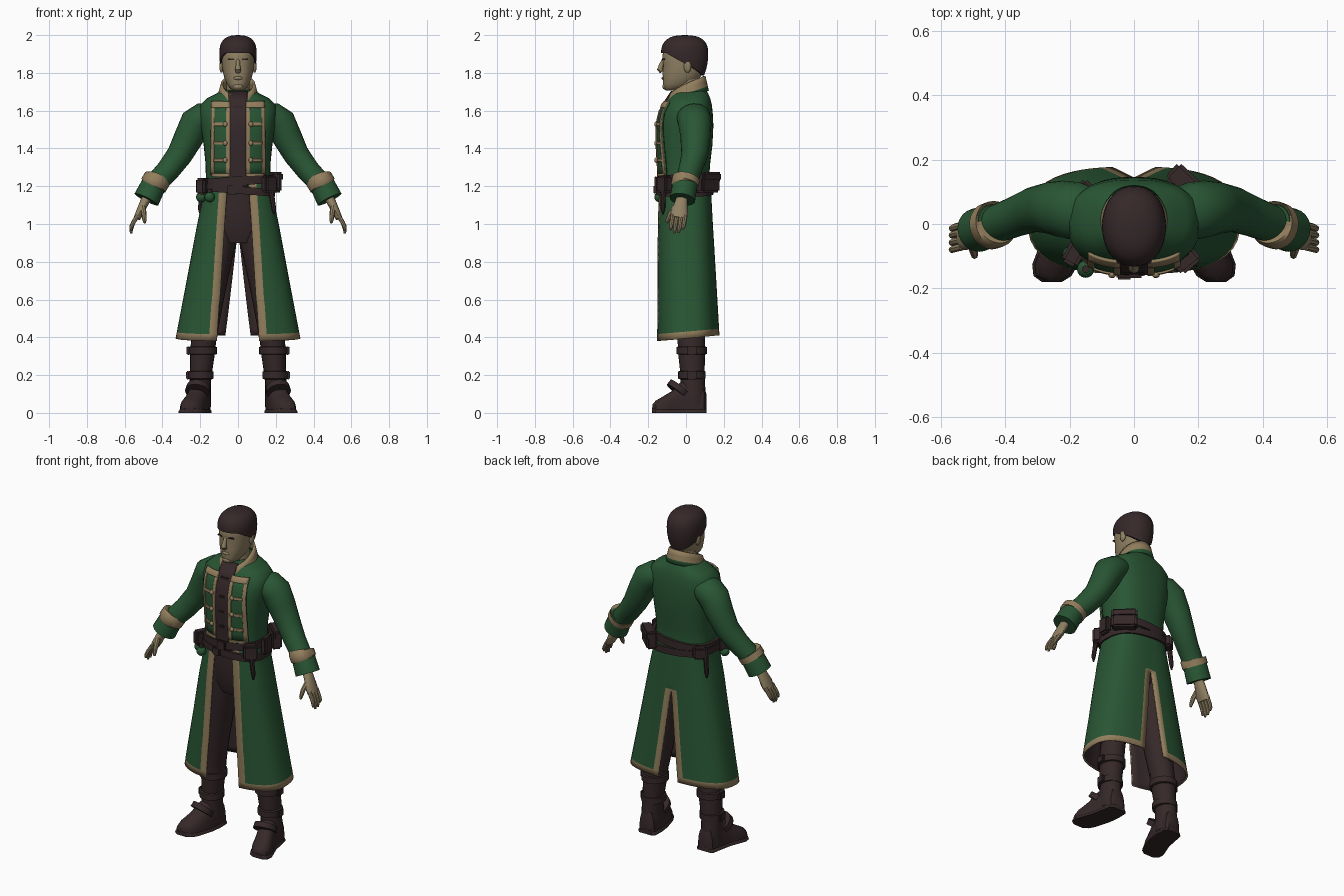
import bpy, bmesh, math
from mathutils import Vector

if "Cube" in bpy.data.objects:
    bpy.data.objects.remove(bpy.data.objects["Cube"])

def material(name, rgb):
    m = bpy.data.materials.new(name)
    m.diffuse_color = (*rgb, 1)
    m.use_nodes = True
    m.node_tree.nodes["Principled BSDF"].inputs["Base Color"].default_value = m.diffuse_color
    return m

GREEN = material("coat green", (0.022, 0.092, 0.034))
TAN = material("trim tan", (0.29, 0.21, 0.11))
SKIN = material("skin", (0.28, 0.22, 0.125))
BROWN = material("dark brown", (0.036, 0.021, 0.022))

def make(name, verts, faces, mats, mirror=False, solid=0, recalc=True, idx=None, bevel=0):
    me = bpy.data.meshes.new(name)
    me.from_pydata([tuple(v) for v in verts], [], faces)
    for m in mats:
        me.materials.append(m)
    if idx:
        me.polygons.foreach_set("material_index", idx)
    if recalc or bevel:
        bm = bmesh.new()
        bm.from_mesh(me)
        bmesh.ops.recalc_face_normals(bm, faces=bm.faces)
        if bevel:
            bmesh.ops.bevel(bm, geom=bm.edges[:], offset=bevel, segments=2, affect='EDGES')
        bm.to_mesh(me)
        bm.free()
    o = bpy.data.objects.new(name, me)
    bpy.context.collection.objects.link(o)
    bpy.ops.object.select_all(action='DESELECT')
    o.select_set(True)
    bpy.context.view_layer.objects.active = o
    bpy.ops.object.shade_smooth_by_angle(angle=math.radians(40))
    if mirror:
        o.modifiers.new("mirror", 'MIRROR')
    if solid:
        s = o.modifiers.new("thickness", 'SOLIDIFY')
        s.thickness, s.offset = solid, -1
        s.material_offset = 1 if len(mats) > 2 else 0
    return o

def loft(name, rings, mats, closed=True, cap=True, rule=None, **kw):
    n = len(rings[0])
    verts = [p for r in rings for p in r]
    faces, idx = [], []
    for i in range(len(rings) - 1):
        for j in range(n if closed else n - 1):
            k = (j + 1) % n
            faces.append((i*n + j, (i+1)*n + j, (i+1)*n + k, i*n + k))
            idx.append(rule(i, j) if rule else 0)
    if closed and cap:
        faces += [tuple(range(n)), tuple(range((len(rings)-1)*n, len(rings)*n))]
        idx += [0, 0]
    return make(name, verts, faces, mats, idx=idx, **kw)

def tube(name, path, mat, sides=18, **kw):
    """Path points are x, y, z, radius towards y, radius across."""
    pts = [Vector(p[:3]) for p in path]
    rings = []
    for i, p in enumerate(path):
        t = (pts[min(i+1, len(pts)-1)] - pts[max(i-1, 0)]).normalized()
        u = (Vector((0, 1, 0)) - t * t.y).normalized()
        v = t.cross(u)
        rings.append([pts[i] + u*p[3]*math.cos(a) + v*p[-1]*math.sin(a)
                      for a in (2*math.pi*k/sides for k in range(sides))])
    return loft(name, rings, [mat], **kw)

def box(name, loc, size, mat, turn=0, bevel=0.01, mirror=False):
    c, s = math.cos(turn), math.sin(turn)
    vs = [(loc[0] + x*c - y*s, loc[1] + x*s + y*c, loc[2] + z)
          for x in (-size[0]/2, size[0]/2) for y in (-size[1]/2, size[1]/2) for z in (-size[2]/2, size[2]/2)]
    fs = [(0, 1, 3, 2), (4, 6, 7, 5), (0, 4, 5, 1), (2, 3, 7, 6), (0, 2, 6, 4), (1, 5, 7, 3)]
    return make(name, vs, fs, [mat], bevel=bevel, mirror=mirror)

def blob(name, loc, r, mat, mirror=False):
    rings = [[(loc[0] + r[0]*math.sin(b)*math.cos(a), loc[1] + r[1]*math.sin(b)*math.sin(a), loc[2] + r[2]*math.cos(b))
              for a in (math.pi*k/8 for k in range(16))] for b in (math.pi*(0.02 + 0.96*q/10) for q in range(11))]
    return loft(name, rings, [mat], mirror=mirror)

def lookup(table, z):
    t = sorted(table)
    if z <= t[0][0]:
        return t[0][1:]
    for a, b in zip(t, t[1:]):
        if z <= b[0]:
            f = (z - a[0]) / (b[0] - a[0])
            return tuple(p + (q - p)*f for p, q in zip(a[1:], b[1:]))
    return t[-1][1:]

def oval(sec, a, n, grow=0):
    rx, yf, yb = sec
    c, s = math.cos(a), math.sin(a)
    return (math.copysign(abs(c)**(2/n), c)*(rx + grow),
            (yf + yb)/2 + math.copysign(abs(s)**(2/n), s)*((yb - yf)/2 + grow))

def stack(name, table, mat, n=2.3, zs=None, sides=40, grow=0, **kw):
    zs = zs or [r[0] for r in table]
    rings = [[(*oval(lookup(table, z), 2*math.pi*k/sides, n, grow), z) for k in range(sides)] for z in zs]
    return loft(name, rings, [mat], **kw)

# Coat torso: height, half width, front, back
N = 2.5
TORSO = [(1.16, .178, -.138, .13), (1.24, .17, -.136, .122), (1.32, .172, -.14, .128), (1.42, .182, -.146, .14),
         (1.52, .198, -.146, .145), (1.58, .205, -.136, .142), (1.63, .20, -.115, .137), (1.665, .165, -.09, .128),
         (1.69, .115, -.075, .118), (1.71, .085, -.06, .105)]
stack("coat_torso", TORSO, GREEN, N)

def panel(name, x0, x1, z0, z1, mat, off, mirror=True):
    """Thin plate that follows the chest."""
    rings = []
    for i in range(9):
        z = z0 + (z1 - z0)*i/8
        rx, yf, yb = lookup(TORSO, z)
        row = []
        for j in range(7):
            x = x0 + (x1 - x0)*j/6
            row.append((x, (yf + yb)/2 - (yb - yf)/2*(1 - min(1, abs(x/rx))**N)**(1/N) - off, z))
        rings.append(row[::-1])
    loft(name, rings, [mat], closed=False, mirror=mirror, solid=-0.008, recalc=False)

# Vest, chest panels and braid
panel("vest", -.05, .05, 1.18, 1.70, BROWN, .005, False)
panel("chest_panel", .045, .14, 1.26, 1.64, GREEN, .004)
panel("braid_inner", .042, .062, 1.25, 1.645, TAN, .009)
panel("braid_outer", .122, .14, 1.26, 1.645, TAN, .009)
panel("braid_top", .045, .14, 1.615, 1.645, TAN, .010)
panel("braid_bottom", .045, .135, 1.25, 1.268, TAN, .010)
for z in (1.33, 1.42, 1.52):
    panel("frog_strap", .06, .125, z, z + .016, TAN, .010)
    blob("frog_knob", (.068, -.158, z + .008), (.012, .01, .014), TAN, True)
for z in (1.34, 1.43, 1.52):
    box("vest_clasp", (0, -.158, z), (.035, .014, .015), BROWN, bevel=.004)
box("collar_clasp", (0, -.125, 1.62), (.06, .016, .022), BROWN, bevel=.005)

# Coat skirt with split front, back vent, trim and dark lining
SKIRT = [(1.24, .174, -.14, .128), (1.15, .184, -.147, .134), (1.0, .216, -.152, .142), (.7, .272, -.154, .16), (.395, .33, -.156, .178)]
def skirt_row(z, cols=22):
    f = (1.24 - z)/.845
    sec = lookup(SKIRT, z)
    gap, vent = .055 + .055*f, .065*max(0, .93 - z)/.535
    arc = [oval(sec, -math.pi/2 + math.pi*k/400, 2.7) for k in range(401)]
    arc = [Vector(p) for p in arc if p[0] >= (gap if p[1] < 0 else vent) - 1e-6]
    if vent == 0:
        arc[-1].x = 0
    d = [0]
    for a, b in zip(arc, arc[1:]):
        d.append(d[-1] + (b - a).length)
    L = d[-1]
    marks = [0] + [.042 + (L - .078)*k/(cols - 2) for k in range(cols - 1)] + [L]
    out, i = [], 0
    for m in marks:
        while i < len(d) - 2 and d[i+1] < m:
            i += 1
        p = arc[i].lerp(arc[i+1], min(1, max(0, (m - d[i])/(d[i+1] - d[i]))))
        out.append((p.x, p.y, z + .09*f*p.y))
    return out
ROWS = [1.24 - .81*k/22 for k in range(23)] + [.395]
loft("coat_skirt", [skirt_row(z) for z in ROWS], [GREEN, BROWN, TAN, BROWN], closed=False, mirror=True, solid=.01, recalc=False,
     rule=lambda i, j: 2 if j == 0 or i == 22 or (j == 21 and ROWS[i] < .96) else 0)

# Standing collar, open at the front, green below and tan above
def collar_row(t):
    row = []
    for k in range(33):
        a = math.radians(-72 + 324*k/32)
        w = (math.sin(a) + 1)/2
        lo, hi = 1.60 + .105*w**.7, 1.665 + .12*w**.6
        sec = (.112 - .022*t, -.125 + .025*t, .121 - .018*t)
        row.append((*oval(sec, a, 2), lo + (hi - lo)*t))
    return row
loft("collar", [collar_row(t) for t in (1, .65, .3, 0)], [GREEN, GREEN, TAN, TAN], closed=False, solid=.012, recalc=False,
     rule=lambda i, j: 2 if i < 2 else 0)
stack("vest_collar", [(1.60, .09, -.10, .08), (1.66, .075, -.085, .08), (1.69, .066, -.072, .08)], BROWN, 2)

# Sleeves and cuffs
tube("sleeve", [(.13, .03, 1.58, .08, .06), (.18, .04, 1.565, .09, .08), (.222, .047, 1.535, .088, .086), (.26, .05, 1.46, .08, .078),
     (.31, .045, 1.365, .07, .068), (.37, .022, 1.285, .062), (.44, -.005, 1.21, .058), (.482, -.018, 1.135, .062, .066)], GREEN, 24, mirror=True)
tube("cuff", [(.43, 0, 1.235, .062), (.445, -.005, 1.21, .066), (.485, -.019, 1.13, .068, .07)], GREEN, 24, mirror=True)
tube("cuff_trim", [(.427, .001, 1.24, .066), (.428, 0, 1.238, .073), (.448, -.007, 1.205, .073), (.449, -.007, 1.203, .066)], TAN, 24, mirror=True)

# Hands
tube("palm", [(.482, -.02, 1.14, .03, .026), (.50, -.027, 1.105, .036, .024), (.52, -.035, 1.06, .046, .022), (.535, -.038, 1.03, .043, .018)], SKIN, 14, mirror=True)
for k, (y, tip) in enumerate([(-.070, .968), (-.048, .95), (-.025, .953), (-.004, .972)]):
    tube("finger", [(.532, y, 1.045, .012), (.556, y - .006, 1.005, .0115), (.565, y - .01, (tip + 1.0)/2, .0105),
                    (.566, y - .014, tip, .006)], SKIN, 8, mirror=True)
tube("thumb", [(.505, -.055, 1.09, .016), (.498, -.083, 1.055, .014), (.495, -.098, 1.02, .011), (.494, -.102, 1.005, .006)], SKIN, 8, mirror=True)

# Neck and head
stack("neck", [(1.64, .07, -.06, .08), (1.70, .06, -.055, .07), (1.80, .06, -.06, .075)], SKIN, 2)
stack("head", [(1.708, .024, -.108, -.05), (1.718, .042, -.118, 0), (1.74, .058, -.122, .04), (1.77, .071, -.122, .07), (1.80, .079, -.124, .09),
      (1.84, .085, -.12, .10), (1.875, .087, -.126, .105), (1.91, .087, -.122, .10), (1.95, .078, -.11, .09), (1.975, .05, -.07, .06)], SKIN, 2.2)
tube("nose", [(0, -.118, 1.87, .008, .009), (0, -.13, 1.845, .012, .011), (0, -.138, 1.818, .015, .016), (0, -.128, 1.805, .012, .014)], SKIN, 10)
blob("lips", (0, -.121, 1.772), (.025, .008, .009), SKIN)
blob("chin", (0, -.112, 1.728), (.026, .013, .016), SKIN)
blob("ear", (.087, .008, 1.835), (.012, .02, .034), SKIN, True)
box("eyebrow", (.036, -.1195, 1.872), (.036, .012, .007), BROWN, turn=.22, bevel=.002, mirror=True)

# Hair cap with a hairline that drops towards the nape
def hair_row(t, inset=0):
    row = []
    for k in range(36):
        a = 2*math.pi*k/36
        s = math.sin(a)
        lo = 1.85 - .065*s if s > 0 else 1.85 + .055*min(1, -s*1.3)
        z = lo + (2.0 - lo)*t
        f = (1 - min(1, max(0, (z - 1.90)/.10))**2.6)**(1/2.6) if z > 1.90 else 1 - ((1.90 - z)/.12)**2*.2
        x, y = oval((.099, -.128, .122), a, 2.15)
        f = max(f, .05)*(1 - inset)
        row.append((x*f, -.004 + y*f, z))
    return row
loft("hair", [hair_row(0, .15)] + [hair_row(t) for t in (0, .15, .3, .45, .6, .7, .8, .88, .94, .98, 1)], [BROWN])

# Trousers
stack("hips", [(.90, .10, -.09, .09), (.97, .155, -.115, .11), (1.08, .165, -.12, .115), (1.22, .155, -.12, .11)], BROWN, 2.3)
tube("trouser_leg", [(.085, 0, 1.05, .11, .08), (.10, 0, .9, .105, .088), (.125, .005, .75, .09, .08), (.15, .012, .58, .077, .07),
     (.175, .025, .40, .07, .062)], BROWN, 20, mirror=True)

# Boots
tube("boot_shaft", [(.174, .026, .45, .074, .066), (.18, .028, .40, .073, .066), (.188, .03, .32, .072, .066), (.194, .033, .24, .066, .06),
     (.2, .036, .17, .064, .056), (.202, .036, .10, .068, .058), (.202, .036, .03, .068, .058)], BROWN, 20, mirror=True)
FOOT = [(.108, .197, .035, .10), (.095, .198, .05, .14), (.03, .203, .057, .18), (-.03, .213, .059, .16), (-.075, .228, .062, .115),
        (-.125, .245, .064, .085), (-.16, .253, .052, .065), (-.178, .255, .025, .045)]
def foot_rings(grow, top):
    return [[(x + (w + grow)*math.copysign(abs(math.cos(a))**.75, math.cos(a)), y*(1 + grow), min(top, h)*math.sin(a)**.75 if 0 < a < 3.14 else 0)
             for a in (math.pi*k/12 for k in range(13))] for y, x, w, h in FOOT]
loft("boot_foot", foot_rings(0, 1), [BROWN], mirror=True)
loft("boot_sole", foot_rings(.007, .028), [BROWN], mirror=True)
for x, z, r in ((.187, .33, .076), (.197, .20, .068)):
    tube("boot_strap", [(x, .03, z + .022, r - .006, r - .01), (x, .03, z + .018, r + .004, r), (x, .03, z - .018, r + .004, r),
                        (x, .03, z - .022, r - .006, r - .01)], BROWN, 20, mirror=True)
    box("boot_buckle", (x + r, .03, z), (.018, .05, .045), BROWN, bevel=.005, mirror=True)
tube("ankle_strap", [(.21, -.03, .135, .066, .063), (.215, -.05, .11, .066, .066)], BROWN, 20, mirror=True)

# Belts, tilted a little in opposite directions
def belt(name, z0, z1, tilt, grow):
    rings = []
    for z, g in ((z0, 0), (z0, grow), (z1, grow), (z1, 0)):
        ring = [oval((.178, -.142, .128), 2*math.pi*k/48, 2.5, g) for k in range(48)]
        rings.append([(x, y, z + tilt*x) for x, y in ring])
    loft(name, rings, [BROWN], cap=False)
belt("upper_belt", 1.205, 1.25, .06, .014)
belt("lower_belt", 1.16, 1.20, -.08, .018)
box("belt_buckle", (0, -.16, 1.225), (.06, .016, .06), BROWN, bevel=.006)
box("lower_buckle", (-.03, -.164, 1.182), (.05, .016, .05), BROWN, bevel=.006)

# Pouches, flasks and sheaths on the belts
box("back_pouch", (.165, .115, 1.22), (.14, .06, .105), BROWN, turn=-.75)
box("back_pouch_flap", (.172, .122, 1.25), (.145, .06, .05), BROWN, turn=-.75)
box("side_pouch", (.20, -.01, 1.225), (.04, .07, .10), BROWN)
box("front_pouch", (.165, -.115, 1.21), (.08, .05, .09), BROWN, turn=.7)
box("left_pouch", (-.185, -.09, 1.20), (.055, .08, .085), BROWN, turn=-.5)
box("left_back_pouch", (-.165, .10, 1.20), (.08, .045, .07), BROWN, turn=.75)
for x, y in ((-.195, -.095), (-.15, -.14)):
    blob("flask", (x, y, 1.142), (.027, .027, .027), GREEN)
    tube("flask_neck", [(x, y, 1.15, .012), (x, y, 1.185, .012)], BROWN, 10)
tube("sheath_left", [(-.19, .08, 1.18, .014), (-.20, .085, 1.08, .012), (-.20, .085, 1.05, .004)], BROWN, 8)
tube("sheath_right", [(.175, -.12, 1.18, .014), (.19, -.122, 1.08, .012), (.19, -.122, 1.05, .004)], BROWN, 8)
